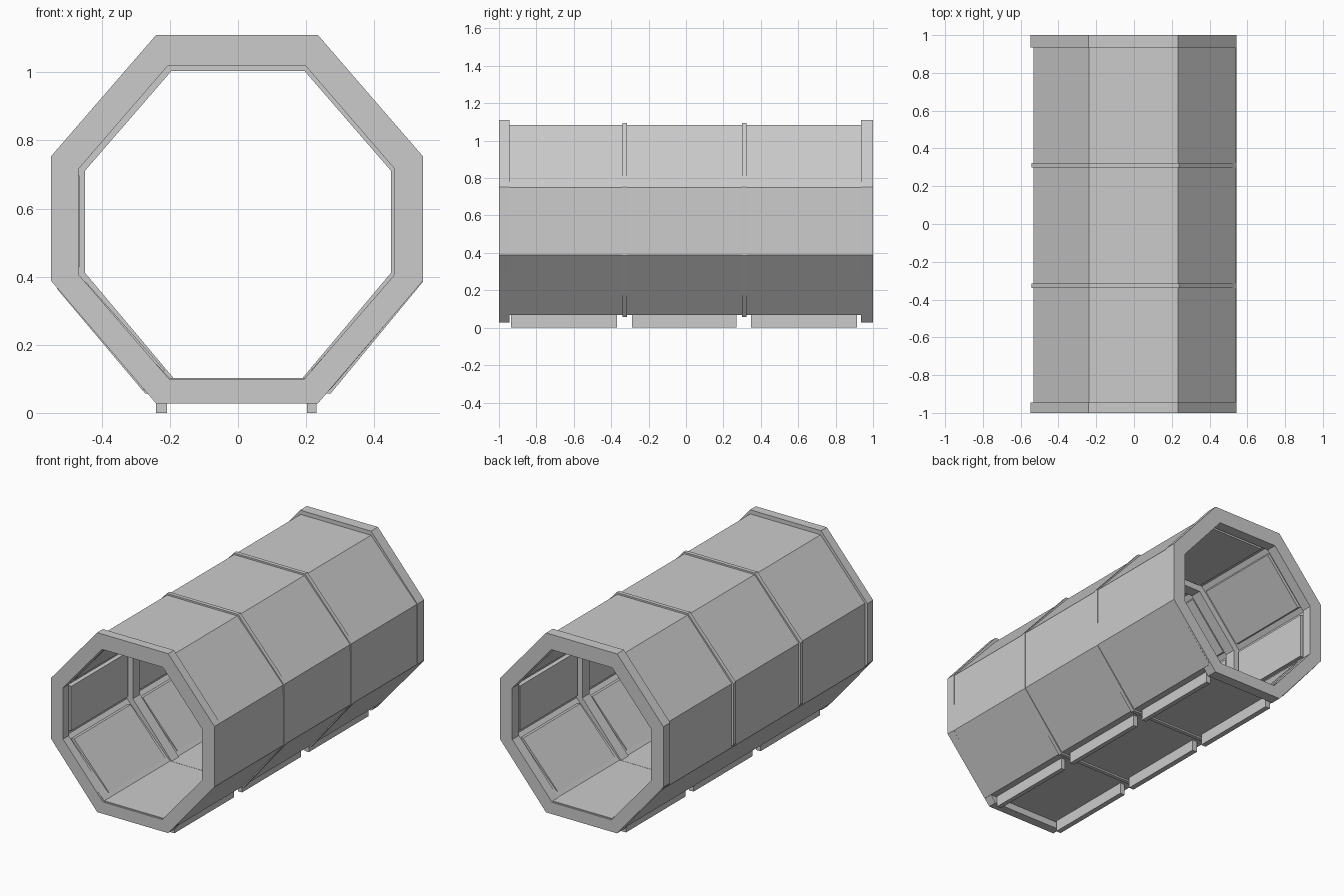
import bpy, bmesh
from mathutils import Vector

if "Cube" in bpy.data.objects:
    bpy.data.objects.remove(bpy.data.objects["Cube"])


def make(name, bm):
    bmesh.ops.recalc_face_normals(bm, faces=bm.faces)
    me = bpy.data.meshes.new(name)
    bm.to_mesh(me)
    bm.free()
    ob = bpy.data.objects.new(name, me)
    bpy.context.collection.objects.link(ob)
    return ob


def tube(name, outer, inner, y0, y1):
    """Hollow octagonal section extruded along y."""
    bm = bmesh.new()
    loops = [[bm.verts.new((x, y, z)) for x, z in prof]
             for prof, y in ((outer, y0), (outer, y1), (inner, y1), (inner, y0))]
    n = len(outer)
    for k in range(4):
        a, b = loops[k], loops[(k + 1) % 4]
        for i in range(n):
            j = (i + 1) % n
            bm.faces.new((a[i], a[j], b[j], b[i]))
    return make(name, bm)


def prism(name, prof, y0, y1):
    """Solid profile extruded along y."""
    bm = bmesh.new()
    a = [bm.verts.new((x, y0, z)) for x, z in prof]
    b = [bm.verts.new((x, y1, z)) for x, z in prof]
    bm.faces.new(a)
    bm.faces.new(b)
    for i in range(len(a)):
        j = (i + 1) % len(a)
        bm.faces.new((a[i], a[j], b[j], b[i]))
    return make(name, bm)


def octagon(top, bottom, half_top, half_bottom, side, hi, lo, cx=0.0):
    return [(cx - half_top, top), (cx + half_top, top), (cx + side, hi), (cx + side, lo),
            (cx + half_bottom, bottom), (cx - half_bottom, bottom),
            (cx - side, lo), (cx - side, hi)]


# cross-sections, clockwise from top left
ring_out = octagon(1.11, 0.027, 0.237, 0.237, 0.546, 0.753, 0.388, -0.003)
ring_in = octagon(1.018, 0.098, 0.203, 0.197, 0.464, 0.716, 0.406, -0.004)
shell_out = [(-0.237, 1.085), (0.233, 1.085), (0.539, 0.75), (0.542, 0.388),
             (0.270, 0.067), (-0.281, 0.067), (-0.532, 0.365), (-0.532, 0.75)]
wall_in = octagon(1.042, 0.102, 0.212, 0.20, 0.488, 0.724, 0.402)
rib_out = octagon(1.095, 0.057, 0.238, 0.272, 0.543, 0.753, 0.385)
rib_mid = octagon(1.06, 0.08, 0.22, 0.23, 0.51, 0.74, 0.395)
rib_in = octagon(1.003, 0.103, 0.196, 0.19, 0.449, 0.711, 0.411)
panel_in = octagon(1.022, 0.103, 0.205, 0.195, 0.466, 0.718, 0.406)

# main tunnel shell and end rings
tube("tunnel_shell", shell_out, wall_in, -0.99, 0.99)
tube("front_ring", ring_out, ring_in, -1.0, -0.945)
tube("back_ring", ring_out, ring_in, 0.935, 1.0)

# intermediate ribs: narrow outside, broad inside
RIBS = (-0.327, 0.312)
for k, y in enumerate(RIBS):
    tube(f"outer_rib_{k}", rib_out, rib_mid, y - 0.012, y + 0.012)
    tube(f"inner_rib_{k}", rib_mid, rib_in, y - 0.035, y + 0.035)

# raised lining panels on each wall facet (the floor stays smooth)
for k, (y0, y1) in enumerate(((-0.925, -0.385), (-0.27, 0.255), (0.37, 0.915))):
    for i in range(8):
        if i == 4:
            continue
        j = (i + 1) % 8
        w0, w1, p0, p1 = (Vector(p) for p in (wall_in[i], wall_in[j], panel_in[i], panel_in[j]))
        out = (w0 + w1 - p0 - p1) * 0.25
        prof = [w0.lerp(w1, 0.07) + out, w0.lerp(w1, 0.93) + out,
                p0.lerp(p1, 0.07), p0.lerp(p1, 0.93)]
        prism(f"lining_panel_{k}_{i}", [prof[0], prof[1], prof[3], prof[2]], y0, y1)

# foot rails under both bottom edges, three per side
for k, (y0, y1) in enumerate(((-0.935, -0.368), (-0.29, 0.27), (0.347, 0.915))):
    for side, x0, x1 in (("left", -0.24, -0.208), ("right", 0.202, 0.23)):
        prism(f"foot_rail_{side}_{k}", [(x0, 0), (x1, 0), (x1, 0.075), (x0, 0.075)], y0, y1)
